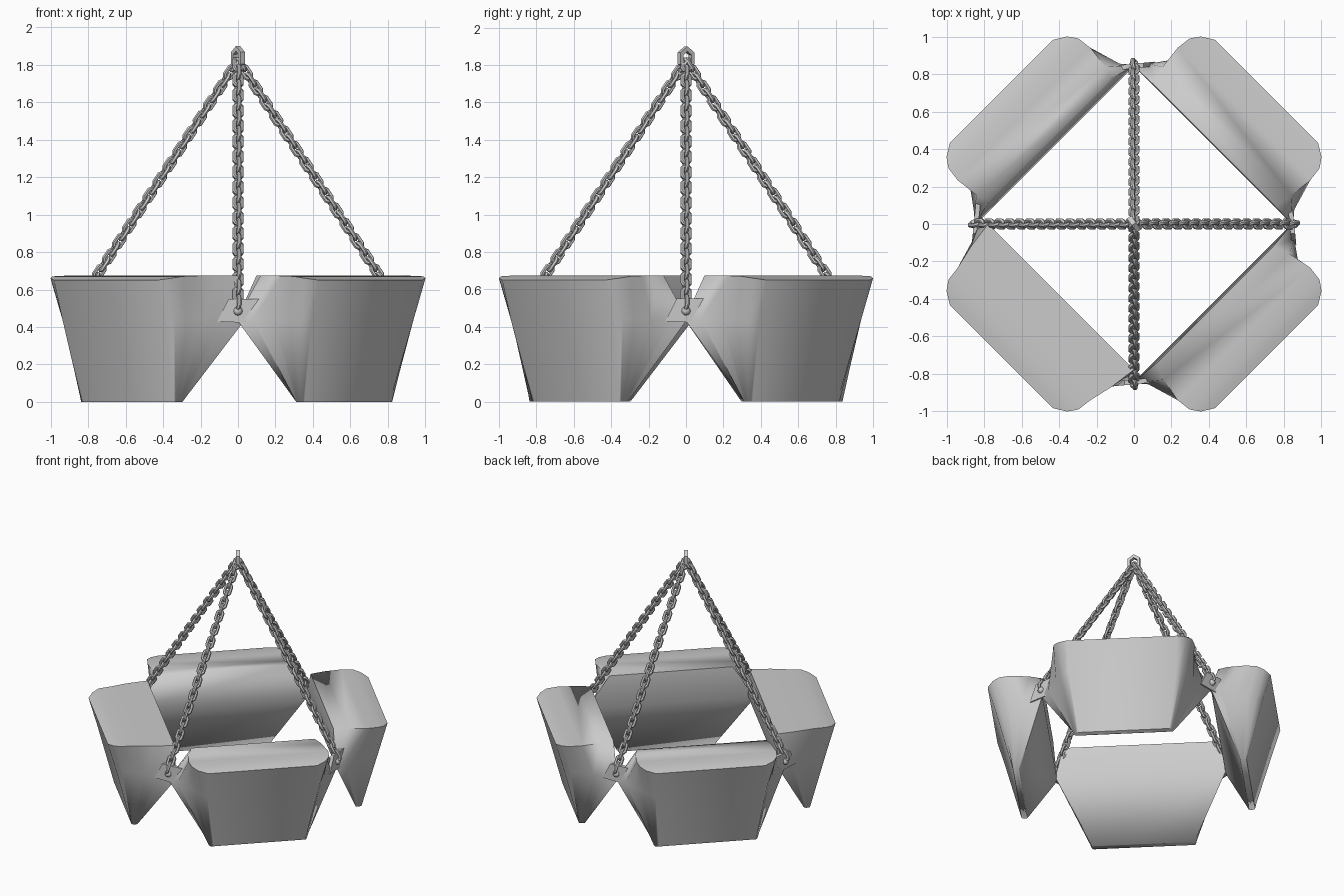
import bpy, bmesh, math
from mathutils import Matrix, Vector

if "Cube" in bpy.data.objects:
    bpy.data.objects.remove(bpy.data.objects["Cube"])


def finish(bm, name, angle):
    bmesh.ops.recalc_face_normals(bm, faces=bm.faces[:])
    me = bpy.data.meshes.new(name)
    bm.to_mesh(me)
    bm.free()
    ob = bpy.data.objects.new(name, me)
    bpy.context.collection.objects.link(ob)
    bpy.ops.object.select_all(action='DESELECT')
    ob.select_set(True)
    bpy.context.view_layer.objects.active = ob
    bpy.ops.object.shade_smooth_by_angle(angle=math.radians(angle))
    return ob


def loft(bm, rings):
    # skin closed rings of equal length and cap both ends
    loops = [[bm.verts.new(p) for p in r] for r in rings]
    n = len(loops[0])
    for a, b in zip(loops, loops[1:]):
        for i in range(n):
            j = (i + 1) % n
            bm.faces.new((a[i], a[j], b[j], b[i]))
    # caps are strips joining the mirrored halves
    for a in (loops[0], loops[-1]):
        for i in range(n // 2 - 1):
            bm.faces.new((a[i], a[i + 1], a[n - 2 - i], a[n - 1 - i]))


def add_link(bm, mat, radius, tube, stretch, segs, sides):
    # torus in local XZ, stretched along Z into a chain link
    grid = []
    for i in range(segs):
        a = 2 * math.pi * (i + 0.5) / segs
        row = []
        for k in range(sides):
            b = 2 * math.pi * k / sides
            r = radius + tube * math.cos(b)
            z = r * math.sin(a)
            p = Vector((r * math.cos(a), tube * math.sin(b), z + math.copysign(stretch, math.sin(a))))
            row.append(bm.verts.new(mat @ p))
        grid.append(row)
    for i in range(segs):
        n = grid[(i + 1) % segs]
        for k in range(sides):
            m = (k + 1) % sides
            bm.faces.new((grid[i][k], n[k], n[m], grid[i][m]))


# Four wedge-shaped buckets; half outlines are (along, outward, height)
for name, deg, inner, back, foot in (("front_right", -45, .44, .61, .35), ("back_right", 45, .46, .60, .35),
                                     ("back_left", 135, .46, .635, .37), ("front_left", -135, .55, .55, .37)):
    tip = min(back, .595)
    bottom = [(foot - .03, .825, 0), (foot - .015, .825, 0), (foot - .005, .818, 0),
              (foot, .80, 0), (foot, .79, 0), (foot - .01, .78, 0)]
    middle = [(.385, .94, .44), (.42, .90, .44), (.445, .84, .44),
              (.485, .75, .44), (.55, .66, .44), (.605, tip, .44)]
    top = [(.39, 1.0, .65), (.455, .96, .66), (.49, .91, .67), (.50, .83, .673),
           ((.49 + inner) / 2 + .01, .70, .675), (inner, back, .675)]
    rings = []
    for half in (bottom, middle, top):
        pts = half + [(-u, v, z) for u, v, z in reversed(half)]
        rings.append([(v, u, z) for u, v, z in pts])
    bm = bmesh.new()
    loft(bm, rings)
    bm.transform(Matrix.Rotation(math.radians(deg), 4, 'Z'))
    finish(bm, name + "_bucket", 82)

# Corner plates, pins and chains
for name, deg in (("right", 0), ("back", 90), ("left", 180), ("front", 270)):
    rot = Matrix.Rotation(math.radians(deg), 4, 'Z')
    side = -1 if name == "left" else 1
    bm = bmesh.new()
    outline = [(-.11, .43), (.08, .42), (.14, .55), (-.05, .55)]
    loft(bm, [[(x - y * .1, y * side, z) for y, z in outline] for x in (.83, .855)])
    bm.transform(rot)
    finish(bm, name + "_plate", 30)

    bm = bmesh.new()
    bmesh.ops.create_uvsphere(bm, u_segments=10, v_segments=6, radius=.024,
                              matrix=rot @ Matrix.Translation((.855, 0, .485)))
    finish(bm, name + "_pin", 60)

    start, end = Vector((.015, 0, 1.80)), Vector((.848, 0, .53))
    tilt = (start - end).to_track_quat('Z', 'Y').to_matrix().to_4x4()
    count = 32
    bm = bmesh.new()
    for i in range(count):
        pos = start.lerp(end, i / (count - 1))
        twist = Matrix.Rotation(math.radians(20 + i % 2 * 90), 4, 'Z')
        add_link(bm, rot @ Matrix.Translation(pos) @ tilt @ twist,
                 .021, .0115, .016, 10, 6)
    finish(bm, name + "_chain", 40)

# Hexagonal hanging ring
bm = bmesh.new()
mat = Matrix.Translation((0, 0, 1.835)) @ Matrix.Rotation(math.radians(125), 4, 'Z')
loops = []
for r, y in ((1.0, -.014), (1.0, .014), (.58, .014), (.58, -.014)):
    loops.append([bm.verts.new(mat @ Vector((.045 * r * math.sin(k * math.pi / 3) / .866, y,
                                             .064 * r * math.cos(k * math.pi / 3)))) for k in range(6)])
for s in range(4):
    a, b = loops[s], loops[(s + 1) % 4]
    for k in range(6):
        j = (k + 1) % 6
        bm.faces.new((a[k], a[j], b[j], b[k]))
finish(bm, "hanging_ring", 30)
